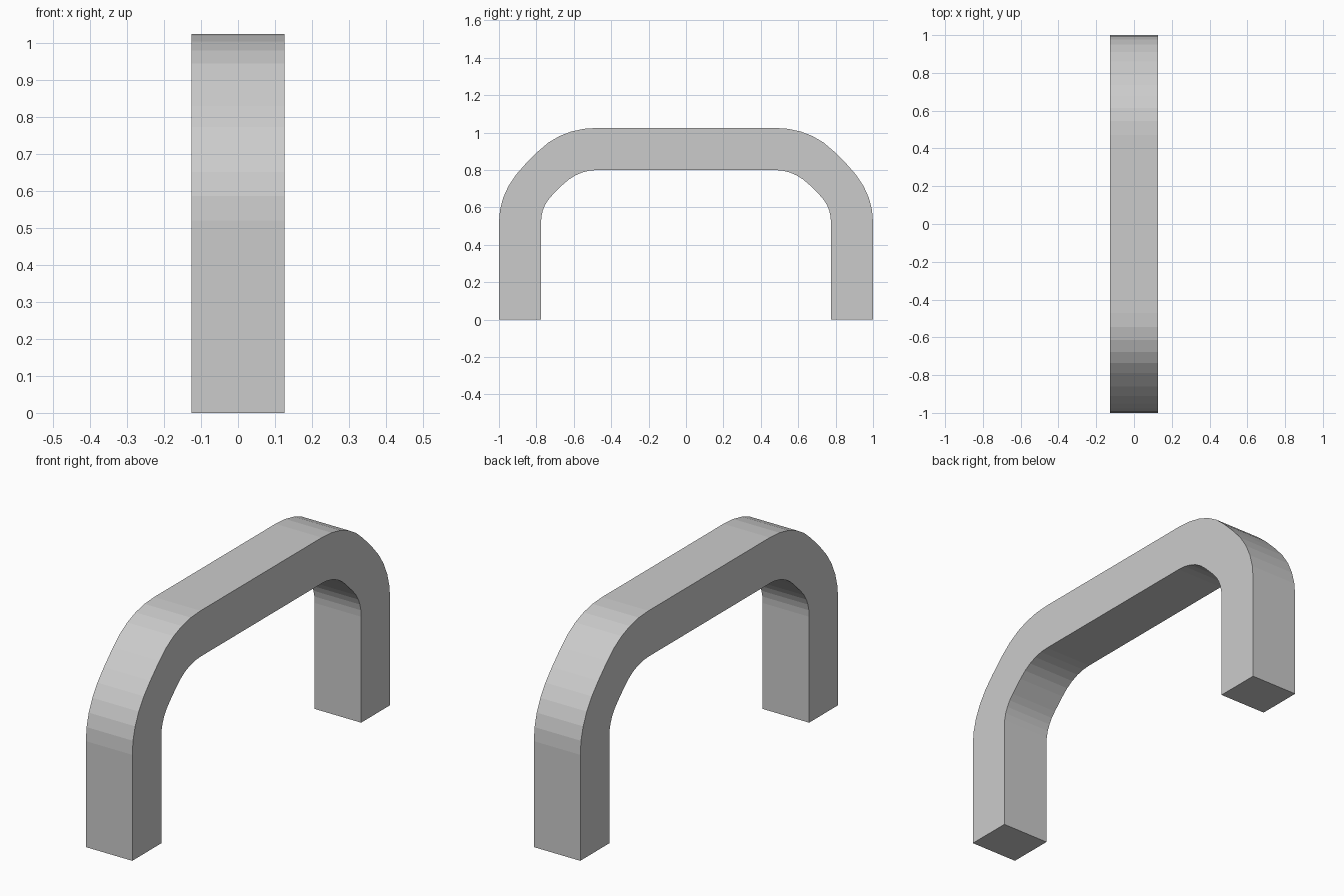
import bpy, bmesh
from mathutils import Vector

if "Cube" in bpy.data.objects:
    bpy.data.objects.remove(bpy.data.objects["Cube"])

HALF_WIDTH = 0.126
STEPS = 5


def arc(start, control, end):
    """Quadratic curve through a rounded corner."""
    a, b, c = Vector(start), Vector(control), Vector(end)
    return [a * (1 - t) ** 2 + b * 2 * t * (1 - t) + c * t * t
            for t in (i / STEPS for i in range(STEPS + 1))]


def mirrored(half):
    """Complete a left half path with its mirror image."""
    return half + [Vector((-p.x, p.y)) for p in reversed(half)]


# Outer and inner edges of the arch, as (y, z) points with matching counts
outer = mirrored([Vector((-1.0, 0.0))]
                 + arc((-1.0, 0.52), (-1.0, 0.69), (-0.86, 0.83))
                 + arc((-0.79, 0.90), (-0.665, 1.025), (-0.47, 1.025)))
inner = mirrored([Vector((-0.775, 0.0))]
                 + arc((-0.775, 0.52), (-0.775, 0.605), (-0.715, 0.665))
                 + arc((-0.66, 0.72), (-0.58, 0.80), (-0.47, 0.80)))

# Sweep a rectangular section along the arch
bm = bmesh.new()
rings = [[bm.verts.new((x, p.x, p.y))
          for x, p in ((-HALF_WIDTH, o), (HALF_WIDTH, o), (HALF_WIDTH, i), (-HALF_WIDTH, i))]
         for o, i in zip(outer, inner)]
for a, b in zip(rings, rings[1:]):
    for k in range(4):
        n = (k + 1) % 4
        bm.faces.new((a[k], a[n], b[n], b[k]))

# Flat feet
bm.faces.new(rings[0])
bm.faces.new(rings[-1])
bmesh.ops.recalc_face_normals(bm, faces=bm.faces)

mesh = bpy.data.meshes.new("arch_handle")
bm.to_mesh(mesh)
bm.free()
bpy.context.collection.objects.link(bpy.data.objects.new("arch_handle", mesh))
